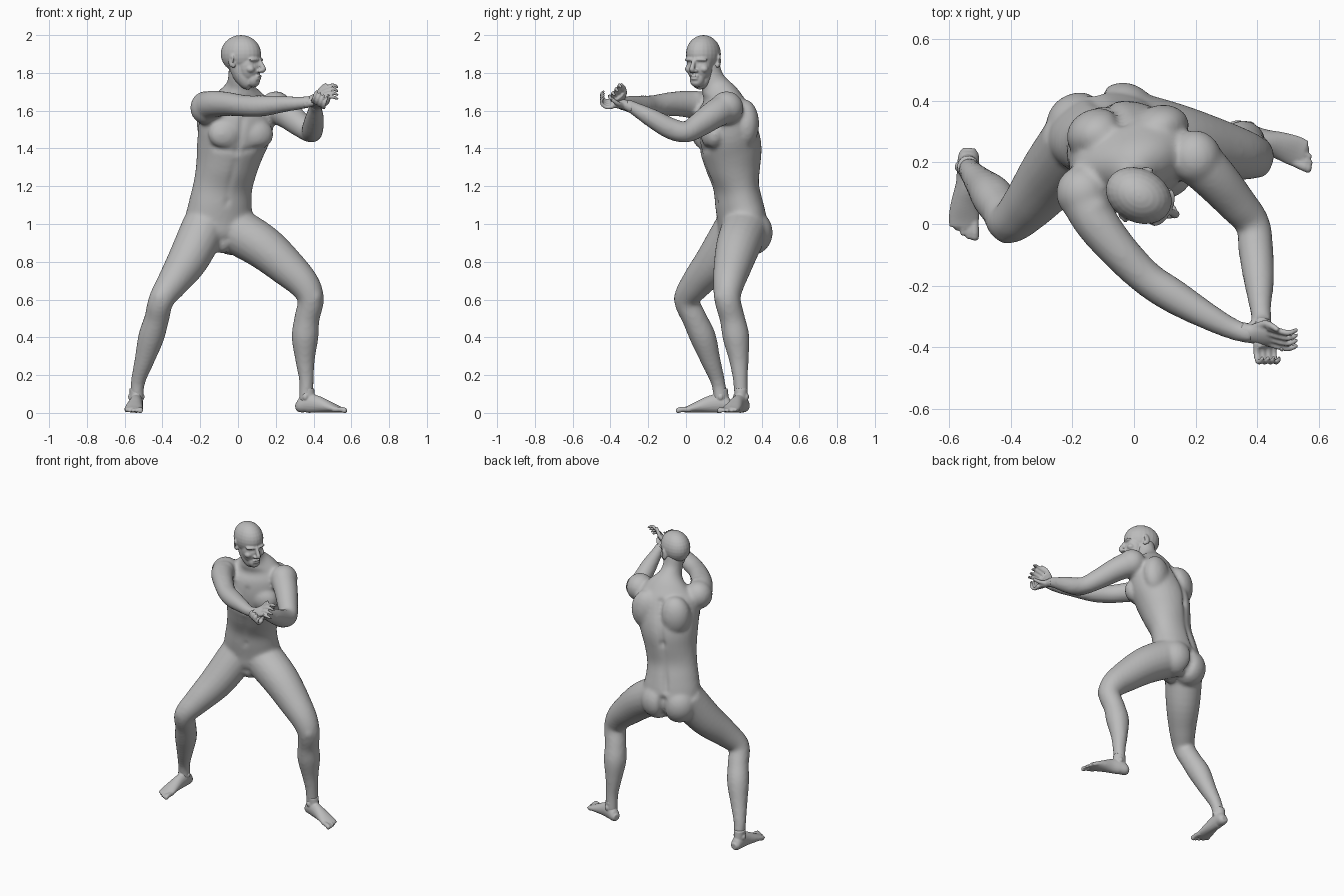
import bpy, bmesh, math
from mathutils import Vector, Matrix
from mathutils.geometry import intersect_point_line

old = bpy.data.objects.get("Cube")
if old:
    bpy.data.objects.remove(old, do_unlink=True)

grey = bpy.data.materials.new("plain grey")
grey.use_nodes = True
grey.diffuse_color = (0.5, 0.5, 0.5, 1)
grey.node_tree.nodes["Principled BSDF"].inputs["Base Color"].default_value = (0.5, 0.5, 0.5, 1)


def tube(bm, pts, side=(1, 0.1, 0.2), n=20, steps=5):
    """Closed tube through points (x, y, z, half width[, half depth])."""
    p = [Vector(q if len(q) == 5 else (*q, q[3])) for q in pts]
    p = [2 * p[0] - p[1]] + p + [2 * p[-1] - p[-2]]
    path = []
    for i in range(1, len(p) - 2):
        a, b, c, d = p[i - 1:i + 3]
        for k in range(steps):
            t = k / steps
            path.append(0.5 * (2 * b + (c - a) * t + (2 * a - 5 * b + 4 * c - d) * t * t
                               + (3 * b - a - 3 * c + d) * t ** 3))
    path.append(p[-2])
    rings = []
    for i, q in enumerate(path):
        t = (path[min(i + 1, len(path) - 1)] - path[max(i - 1, 0)]).to_3d().normalized()
        u = Vector(side)
        u = (u - t * u.dot(t)).normalized()
        v = t.cross(u)
        rings.append([bm.verts.new(q.to_3d() + u * q[3] * math.cos(2 * math.pi * k / n)
                                   + v * q[4] * math.sin(2 * math.pi * k / n)) for k in range(n)])
    for r, s in zip(rings, rings[1:]):
        for k in range(n):
            bm.faces.new((r[k], r[(k + 1) % n], s[(k + 1) % n], s[k]))
    bm.faces.new(rings[0][::-1])
    bm.faces.new(rings[-1])


def blob(bm, loc, rad, turn=0, tilt=0):
    """Ellipsoid turned about z (degrees) and tilted about its own x."""
    m = (Matrix.Translation(loc) @ Matrix.Rotation(math.radians(turn), 4, 'Z')
         @ Matrix.Rotation(math.radians(tilt), 4, 'X') @ Matrix.Diagonal((*rad, 1)))
    bmesh.ops.create_uvsphere(bm, u_segments=24, v_segments=14, radius=1, matrix=m)


def finish(name, bm, voxel, smooth, dents=(), loc=(0, 0, 0), turn=0, floor=False):
    """Fuse the overlapping forms into one skin, then carve soft grooves (a, b, radius, depth)."""
    bmesh.ops.recalc_face_normals(bm, faces=bm.faces)
    me = bpy.data.meshes.new(name)
    bm.to_mesh(me)
    bm.free()
    ob = bpy.data.objects.new(name, me)
    bpy.context.collection.objects.link(ob)
    r = ob.modifiers.new("fuse", 'REMESH')
    r.mode, r.voxel_size = 'VOXEL', voxel
    s = ob.modifiers.new("soften", 'SMOOTH')
    s.factor, s.iterations = 0.5, smooth
    skin = bpy.data.meshes.new_from_object(ob.evaluated_get(bpy.context.evaluated_depsgraph_get()))
    ob.modifiers.clear()
    ob.data = skin
    bpy.data.meshes.remove(me)
    skin.name = name
    normals = [v.normal.copy() for v in skin.vertices]
    for v, nor in zip(skin.vertices, normals):
        push = 0
        co = v.co.copy()
        for a, b, rad, depth in dents:
            q, f = intersect_point_line(co, Vector(a), Vector(b))
            q = Vector(a).lerp(Vector(b), min(max(f, 0), 1))
            push += depth * math.exp(-(co - q).length_squared / rad ** 2)
        v.co = co - nor * push
        if floor:
            v.co.z = max(v.co.z, 0)
    skin.materials.clear()
    skin.materials.append(grey)
    skin.polygons.foreach_set("use_smooth", [True] * len(skin.polygons))
    ob.location = loc
    ob.rotation_euler.z = math.radians(turn)
    return ob


# Torso, neck and limbs
bm = bmesh.new()
TURN = 16
tube(bm, [(-.1, .31, .88, .1, .08), (-.105, .305, .95, .175, .125), (-.1, .295, 1.03, .183, .125),
          (-.093, .28, 1.11, .17, .122), (-.08, .265, 1.2, .16, .118), (-.06, .25, 1.3, .165, .143),
          (-.04, .237, 1.4, .182, .162), (-.015, .215, 1.5, .2, .158), (0, .2, 1.6, .195, .135),
          (.005, .185, 1.67, .14, .1), (.008, .155, 1.73, .075, .075), (.01, .13, 1.78, .062, .066),
          (.012, .11, 1.86, .06, .066)], side=(.96, .28, 0), n=32)
tube(bm, [(-.18, .27, .98, .12), (-.265, .16, .81, .108), (-.345, .06, .69, .085), (-.405, .005, .6, .068),
          (-.43, .045, .5, .066), (-.46, .09, .4, .069), (-.495, .13, .28, .053), (-.53, .17, .16, .038),
          (-.535, .185, .06, .036)])
tube(bm, [(-.02, .31, .97, .125), (.13, .275, .88, .117), (.26, .245, .77, .1), (.35, .225, .68, .083),
          (.385, .22, .6, .07), (.365, .245, .5, .067), (.355, .265, .4, .071), (.355, .28, .28, .052),
          (.362, .288, .17, .039), (.36, .293, .06, .037)])
tube(bm, [(-.17, .1, 1.62, .08), (-.125, .01, 1.635, .072), (-.05, -.085, 1.635, .063), (.04, -.175, 1.625, .057),
          (.13, -.235, 1.625, .056), (.24, -.3, 1.635, .044), (.33, -.345, 1.64, .034), (.39, -.358, 1.65, .032)],
     side=(0, 0, 1))
tube(bm, [(.19, .22, 1.62, .083), (.26, .15, 1.58, .075), (.33, .07, 1.525, .065), (.385, 0, 1.487, .056),
          (.395, -.08, 1.505, .057), (.405, -.18, 1.56, .05), (.41, -.27, 1.61, .036), (.415, -.32, 1.635, .032)],
     side=(1, 0, 0))
for loc, rad in [((-.165, .1, 1.615), (.088, .09, .09)), ((.2, .215, 1.615), (.085, .09, .088)),      # shoulders
                 ((-.175, .32, .95), (.112, .108, .12)), ((-.035, .348, .955), (.11, .112, .12)),     # buttocks
                 ((-.065, .095, 1.475), (.095, .06, .08)), ((.1, .14, 1.475), (.09, .06, .08)),       # chest
                 ((-.12, .29, 1.53), (.1, .085, .13)), ((.08, .31, 1.53), (.1, .075, .13)),           # shoulder blades
                 ((-.085, .255, .905), (.05, .06, .06)),                                              # groin
                 ((-.41, -.03, .605), (.04, .035, .05)), ((.405, .185, .615), (.04, .035, .05))]:     # kneecaps
    blob(bm, loc, rad, TURN)
finish("body", bm, 0.011, 7, [
    ((-.036, .33, 1.62), (-.095, .4, 1.36), .022, .012), ((-.095, .4, 1.36), (-.13, .4, 1.06), .022, .012),
    ((-.12, .43, 1.0), (-.1, .4, .87), .025, .022),
    ((.025, .06, 1.55), (0, .08, 1.38), .02, .007), ((-.02, .11, 1.33), (-.06, .15, 1.1), .018, .005),
    ((-.048, .15, 1.12), (-.048, .15, 1.115), .013, .012),
    ((-.12, .08, 1.4), (-.02, .08, 1.39), .018, .006), ((.04, .09, 1.39), (.13, .12, 1.4), .018, .006),
    ((.0, .1, 1.69), (-.12, .06, 1.69), .02, -.004), ((.04, .11, 1.69), (.15, .14, 1.68), .02, -.004)])

# Head: face points to local -y, origin at the skull centre
bm = bmesh.new()
blob(bm, (0, .005, 0), (.087, .112, .1))
blob(bm, (0, -.042, -.06), (.068, .066, .095))
blob(bm, (0, -.068, -.135), (.04, .038, .042))
tube(bm, [(0, .01, -.02, .077, .06), (0, -.005, -.09, .068, .06), (0, -.035, -.14, .052, .05),
          (0, -.06, -.16, .035, .035)], side=(1, 0, 0))
tube(bm, [(0, -.1, -.03, .012, .012), (0, -.118, -.06, .012, .014), (0, -.128, -.082, .015, .014),
          (0, -.112, -.095, .012, .008)], side=(1, 0, 0), n=12)
blob(bm, (0, -.102, -.118), (.026, .012, .008))
blob(bm, (0, -.1, -.13), (.023, .012, .008))
for s in (-1, 1):
    blob(bm, (s * .034, -.092, -.03), (.034, .016, .011), s * 22)
    blob(bm, (s * .045, -.073, -.08), (.022, .024, .02))
    blob(bm, (s * .015, -.11, -.09), (.01, .014, .009))
    blob(bm, (s * .033, -.084, -.048), (.015, .013, .011))
    blob(bm, (s * .088, .018, -.035), (.009, .02, .034), s * 25, 12)
    blob(bm, (s * .083, .008, -.06), (.008, .012, .014))
finish("head", bm, 0.005, 3, [
    ((s * .03, -.1, -.05), (s * .038, -.095, -.05), .014, .005) for s in (-1, 1)] + [
    ((-.02, -.114, -.124), (.02, -.114, -.124), .005, .005),
    ((-.015, -.105, -.146), (.015, -.105, -.146), .009, .004)] + [
    ((s * .096, .012, -.03), (s * .096, .012, -.045), .01, .006) for s in (-1, 1)],
    loc=(.02, .09, 1.9), turn=63)

# Feet: heel at the local origin, toes to -y, big toe on the inner side
for name, s, loc, turn in [("right_foot", 1, (-.535, .25, 0), -3), ("left_foot", -1, (.305, .315, 0), 69)]:
    bm = bmesh.new()
    tube(bm, [(0, -.004, .034, .02, .02), (0, -.025, .036, .033, .035), (0, -.065, .05, .036, .05),
              (0, -.12, .046, .037, .046), (-s * .004, -.18, .033, .045, .032),
              (-s * .005, -.23, .021, .05, .02), (-s * .005, -.262, .015, .046, .013)], side=(1, 0, 0))
    tube(bm, [(0, -.065, .04, .034, .042), (0, -.066, .08, .034, .042), (0, -.066, .13, .036, .037)])
    for a in (-1, 1):
        blob(bm, (a * .032, -.066, .085), (.012, .016, .018))
    for k in range(5):
        x, tip = s * (.032 - .0185 * k), -.302 + .004 * k * k * .8
        r = .0145 if k == 0 else .0095
        tube(bm, [(x * .9, -.225, .018, r), (x, tip + .03, .018, r), (x * 1.03, tip + .008, .012, r),
                  (x * 1.03, tip, .011, r * .6)], side=(1, 0, 0), n=12)
    finish(name, bm, 0.005, 3, loc=loc, turn=turn, floor=True)

# Right hand: half-open grip pointing to +x
bm = bmesh.new()
tube(bm, [(.35, -.35, 1.642, .034, .03), (.385, -.357, 1.65, .034, .025), (.42, -.36, 1.665, .042, .023),
          (.45, -.362, 1.678, .04, .018)], side=(0, .75, .6))
for k in range(4):
    y, z = -.335 - .017 * k, 1.705 - .017 * k
    w = .013 - .004 * k
    tube(bm, [(.435, y, z, .012), (.47, y - .012, z + .018, .0105), (.5, y - .018, z + .018 + w, .0095),
              (.522, y - .012, z + .01 + w, .008), (.53, y - .006, z + .004 + w, .005)], n=12, side=(0, 1, 0))
tube(bm, [(.395, -.335, 1.665, .014), (.425, -.325, 1.695, .013), (.445, -.33, 1.722, .011),
          (.468, -.345, 1.742, .008)], n=12, side=(0, 1, 0))
finish("right_hand", bm, 0.005, 3)

# Left hand: cups the grip from below, pointing to -y
bm = bmesh.new()
tube(bm, [(.413, -.285, 1.617, .033, .031), (.416, -.325, 1.632, .031, .026), (.422, -.365, 1.638, .037, .022),
          (.428, -.4, 1.642, .038, .018)], side=(.9, 0, -.45))
for k in range(4):
    x, z = .398 + .0185 * k, 1.655 - .011 * k
    tube(bm, [(x, -.385, z, .012), (x, -.42, z - .004, .0105), (x + .004, -.444, z + .012, .0095),
              (x + .012, -.446, z + .036, .0085), (x + .02, -.432, z + .05, .006)], n=12)
tube(bm, [(.44, -.34, 1.628, .014), (.468, -.365, 1.64, .012), (.48, -.392, 1.662, .01),
          (.478, -.41, 1.684, .007)], n=12, side=(0, 0, 1))
finish("left_hand", bm, 0.005, 3)
